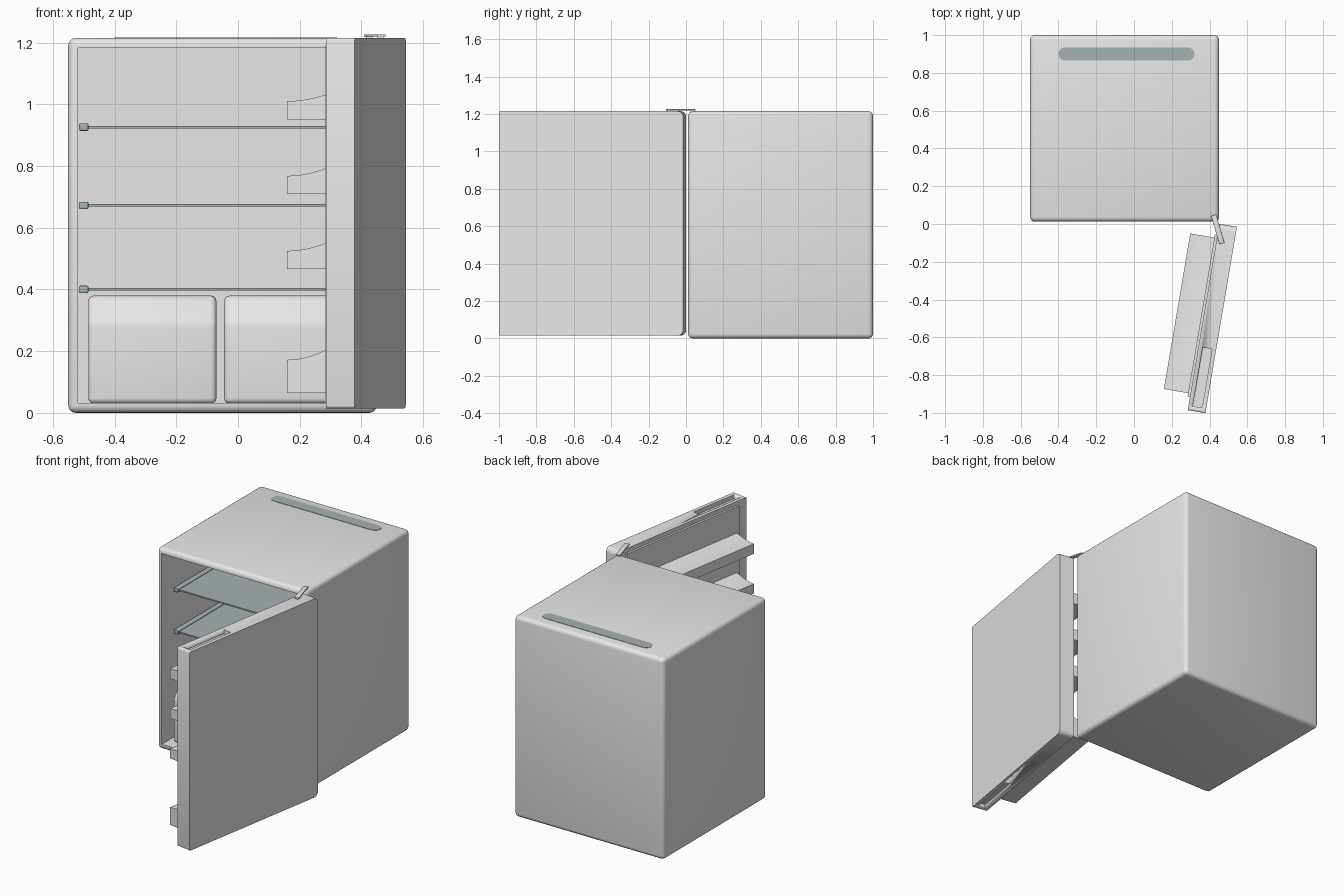
import bpy, bmesh, math
from mathutils import Matrix, Vector

if "Cube" in bpy.data.objects:
    bpy.data.objects.remove(bpy.data.objects["Cube"], do_unlink=True)


def material(name, rgb):
    m = bpy.data.materials.new(name)
    m.use_nodes = True
    m.diffuse_color = (*rgb, 1)
    m.node_tree.nodes["Principled BSDF"].inputs["Base Color"].default_value = (*rgb, 1)
    return m


WHITE = material("light grey enamel", (0.8, 0.8, 0.8))
GLASS = material("blue grey glass", (0.38, 0.44, 0.45))


def finish(name, bm, mat, matrix=None):
    bmesh.ops.recalc_face_normals(bm, faces=bm.faces)
    mesh = bpy.data.meshes.new(name)
    bm.to_mesh(mesh)
    bm.free()
    ob = bpy.data.objects.new(name, mesh)
    bpy.context.collection.objects.link(ob)
    mesh.materials.append(mat)
    if matrix:
        ob.matrix_world = matrix
    bpy.ops.object.select_all(action='DESELECT')
    ob.select_set(True)
    bpy.context.view_layer.objects.active = ob
    bpy.ops.object.shade_smooth_by_angle(angle=math.radians(35))
    return ob


def box_mesh(lo, hi):
    bm = bmesh.new()
    bmesh.ops.create_cube(bm, size=1)
    for v in bm.verts:
        v.co = [a + (b - a) * (c + 0.5) for a, b, c in zip(lo, hi, v.co)]
    return bm


def bevel(bm, edges, width, segments=4):
    bmesh.ops.bevel(bm, geom=list(edges), offset=width, segments=segments,
                    profile=0.5, affect='EDGES')


def box(name, lo, hi, mat, matrix=None, width=0):
    bm = box_mesh(lo, hi)
    if width:
        bevel(bm, bm.edges, width)
    return finish(name, bm, mat, matrix)


def prism(points, offset):
    bm = bmesh.new()
    face = bm.faces.new([bm.verts.new(p) for p in points])
    out = bmesh.ops.extrude_face_region(bm, geom=[face])["geom"]
    bmesh.ops.translate(bm, vec=offset, verts=[g for g in out if isinstance(g, bmesh.types.BMVert)])
    return bm


# Cabinet shell with a hollow interior open at the front
bm = box_mesh((-0.55, 0.012, 0), (0.45, 1, 1.215))
bevel(bm, bm.edges, 0.025)
front = min(bm.faces, key=lambda f: f.calc_center_median().y)
bmesh.ops.inset_individual(bm, faces=[front], thickness=0.01)
inner = bmesh.ops.extrude_discrete_faces(bm, faces=[front])["faces"][0]
bmesh.ops.translate(bm, vec=(0, 0.93, 0), verts=inner.verts)
finish("cabinet", bm, WHITE)

# Rounded strip on the cabinet roof
R = 0.035
strip = []
for cx, start in ((0.285, -90), (-0.365, 90)):
    for i in range(9):
        a = math.radians(start + i * 22.5)
        strip.append((cx + R * math.cos(a), 0.9 + R * math.sin(a), 1.212))
finish("roof_strip", prism(strip, (0, 0, 0.005)), GLASS)

# Glass shelves and their side rails
for n, z in enumerate((0.4, 0.672, 0.926), 1):
    box(f"shelf_{n}", (-0.5, 0.13, z - 0.004), (0.4, 0.92, z + 0.004), GLASS)
    for side, x in (("right", -0.5), ("left", 0.4)):
        box(f"shelf_rail_{side}_{n}", (x - 0.015, 0.12, z - 0.012),
            (x + 0.015, 0.92, z + 0.012), GLASS, width=0.004)

# Two drawers with sloping upper fronts
for side, x in (("right", -0.485), ("left", -0.045)):
    outline = [(0.07, 0.03), (0.07, 0.295), (0.13, 0.38), (0.9, 0.38), (0.9, 0.03)]
    bm = prism([(x, y, z) for y, z in outline], (0.415, 0, 0))
    bevel(bm, bm.edges, 0.018)
    finish(f"drawer_{side}", bm, WHITE)

# Open door, built along local -y from its outer hinge corner
SWING = Matrix.Translation((0.545, -0.015, 0)) @ Matrix.Rotation(math.radians(-9.6), 4, 'Z')
bm = box_mesh((-0.095, -1, 0.015), (0, 0, 1.215))


def corner_edges(hinge_side):
    return [e for e in bm.edges
            if abs(e.verts[0].co.x - e.verts[1].co.x) > 0.05
            and (e.verts[0].co.y > -0.2) == hinge_side]


bevel(bm, corner_edges(True), 0.03, 6)
bevel(bm, [e for e in corner_edges(False) if e.verts[0].co.y < -0.9], 0.008, 3)
door = finish("door", bm, WHITE, SWING)

# Finger slots sunk into the top and bottom edges of the door
for z in (1.215, 0.015):
    cutter = box("slot_cutter", (-0.072, -0.975, z - 0.025), (-0.022, -0.66, z + 0.025), WHITE, SWING)
    cutter.hide_render = True
    mod = door.modifiers.new("slot", 'BOOLEAN')
    mod.object = cutter
    mod.solver = 'EXACT'
    bpy.context.view_layer.objects.active = door
    bpy.ops.object.modifier_apply(modifier=mod.name)
    bpy.data.objects.remove(cutter, do_unlink=True)

# Inner door liner
box("door_liner", (-0.108, -0.93, 0.045), (-0.09, -0.06, 1.19), WHITE, SWING)

# Door bins with a scooped top rising to the liner
for n, (low, rim, peak) in enumerate(((0.065, 0.172, 0.21), (0.467, 0.525, 0.555),
                                      (0.71, 0.768, 0.797), (0.95, 1.01, 1.035)), 1):
    profile = [(-0.1, low), (-0.238, low)]
    for i in range(9):
        s = i / 8
        profile.append((-0.238 + 0.138 * s, rim + (peak - rim) * s * s))
    bm = prism([(x, -0.076, z) for x, z in profile], (0, -0.835, 0))
    finish(f"door_bin_{n}", bm, WHITE, SWING)

# Hinge arm joining cabinet roof and door top
start, end = Vector((0.425, 0.035, 1.219)), Vector((0.462, -0.092, 1.219))
arm = end - start
turn = Matrix.Translation((start + end) / 2) @ Matrix.Rotation(math.atan2(arm.y, arm.x), 4, 'Z')
half = arm.length / 2 + 0.012
box("hinge_arm", (-half, -0.014, 0), (half, 0.014, 0.007), WHITE, turn, 0.002)
for label, p in (("cabinet", start), ("door", end)):
    box(f"hinge_pin_{label}", (p.x - 0.01, p.y - 0.01, 1.2), (p.x + 0.01, p.y + 0.01, 1.222), WHITE)
